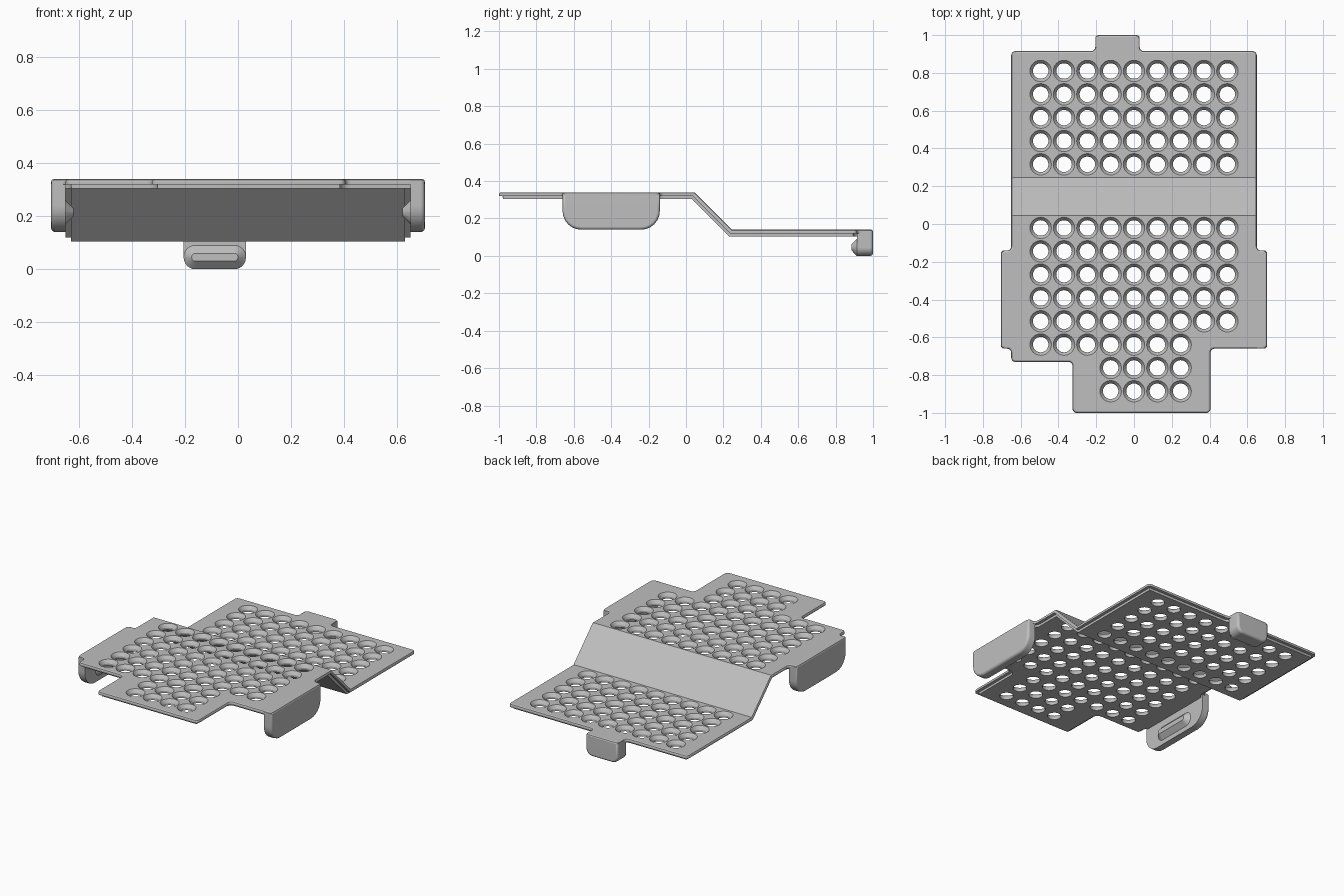
import bpy
import bmesh
import math
from mathutils import Matrix, Vector

cube = bpy.data.objects.get("Cube")
if cube:
    bpy.data.objects.remove(cube)

grey = bpy.data.materials.new("light grey")
grey.use_nodes = True
grey.diffuse_color = (0.52, 0.52, 0.52, 1)
grey.node_tree.nodes["Principled BSDF"].inputs["Base Color"].default_value = (0.52, 0.52, 0.52, 1)


def rounded(corners):
    """Right-angled outline; each corner is (x, y, radius)."""
    pts = []
    for i, (x, y, r) in enumerate(corners):
        p = Vector((x, y))
        if r == 0:
            pts.append(p)
            continue
        a = Vector(corners[i - 1][:2])
        b = Vector(corners[(i + 1) % len(corners)][:2])
        s = p + (a - p).normalized() * r
        e = p + (b - p).normalized() * r
        c = s + e - p
        for k in range(7):
            t = k / 6 * math.pi / 2
            pts.append(c + (s - c) * math.cos(t) + (e - c) * math.sin(t))
    return pts


def solid(outline, low, high, low_steps=(), high_steps=()):
    """Prism between two heights, each cap stepped by (inset, new height)."""
    bm = bmesh.new()
    rings = [[bm.verts.new((p.x, p.y, z)) for p in outline] for z in (low, high)]
    n = len(outline)
    for i in range(n):
        j = (i + 1) % n
        bm.faces.new((rings[0][i], rings[0][j], rings[1][j], rings[1][i]))
    caps = [bm.faces.new(rings[0][::-1]), bm.faces.new(rings[1])]
    bm.normal_update()
    for cap, steps in zip(caps, (low_steps, high_steps)):
        for inset, z in steps:
            bmesh.ops.inset_region(bm, faces=[cap], thickness=inset,
                                   use_even_offset=True, use_boundary=True)
            for v in cap.verts:
                v.co.z = z
    return bm


def finish(bm, name, matrix=None):
    if matrix:
        bm.transform(matrix)
    bmesh.ops.recalc_face_normals(bm, faces=bm.faces[:])
    mesh = bpy.data.meshes.new(name)
    bm.to_mesh(mesh)
    bm.free()
    mesh.materials.append(grey)
    ob = bpy.data.objects.new(name, mesh)
    bpy.context.collection.objects.link(ob)
    return ob


def activate(ob):
    bpy.ops.object.select_all(action='DESELECT')
    ob.select_set(True)
    bpy.context.view_layer.objects.active = ob


def smooth(ob, degrees):
    activate(ob)
    bpy.ops.object.shade_smooth_by_angle(angle=math.radians(degrees))


# Bent plate: rounded top rim, thinner stepped core underneath
UPPER, LOWER, BEND_A, BEND_B = 0.34, 0.14, 0.045, 0.245
corners = [(-0.65, 0.915), (-0.65, -0.14), (-0.705, -0.14), (-0.705, -0.66),
           (-0.65, -0.66), (-0.65, -0.73), (-0.325, -0.73), (-0.325, -1),
           (0.405, -1), (0.405, -0.66), (0.705, -0.66), (0.705, -0.14),
           (0.65, -0.14), (0.65, 0.915), (0.03, 0.915), (0.03, 1),
           (-0.205, 1), (-0.205, 0.915)]
bm = solid(rounded([(x, y, 0.022) for x, y in corners]), -0.02, -0.01,
           [(0.02, -0.02), (0.0005, -0.035)], [(0.003, -0.003), (0.007, 0)])
for y in (BEND_A, BEND_B):
    bmesh.ops.bisect_plane(bm, geom=bm.verts[:] + bm.edges[:] + bm.faces[:],
                           plane_co=(0, y, 0), plane_no=(0, 1, 0))
for v in bm.verts:
    y = v.co.y
    if min(abs(y - BEND_A), abs(y - BEND_B)) < 1e-4:
        v.co.y += v.co.z * math.tan(math.pi / 8)
    v.co.z += UPPER if y < 0.1 else LOWER
plate = finish(bm, "bent_plate")

# Countersunk hole grid
PITCH = 0.1235
holes = [(c, 0.81 - r * PITCH, LOWER) for r in range(5) for c in range(-4, 5)]
for r in range(8):
    first, last = (-4, 4) if r < 5 else (-4, 2) if r == 5 else (-1, 2)
    holes += [(c, -0.021 - r * PITCH, UPPER) for c in range(first, last + 1)]
profile = [(0.0605, 0.004), (0.048, -0.01), (0.041, -0.022), (0.041, -0.06)]
bm = bmesh.new()
for col, y, z in holes:
    rings = []
    for radius, dz in profile:
        rings.append([bm.verts.new((col * PITCH + radius * math.cos(a), y + radius * math.sin(a), z + dz))
                      for a in (math.tau * k / 24 for k in range(24))])
    for top, bottom in zip(rings, rings[1:]):
        for i in range(24):
            j = (i + 1) % 24
            bm.faces.new((top[j], top[i], bottom[i], bottom[j]))
    bm.faces.new(rings[0])
    bm.faces.new(rings[-1][::-1])
cutter = finish(bm, "hole_cutter")
cutter.hide_render = True

cut = plate.modifiers.new("holes", 'BOOLEAN')
cut.operation = 'DIFFERENCE'
cut.solver = 'EXACT'
cut.object = cutter
activate(plate)
bpy.ops.object.modifier_apply(modifier=cut.name)
bpy.data.objects.remove(cutter)
smooth(plate, 20)


def clip(name, matrix, u0, u1, v0, v1, radius, depth, soft, bump):
    """Hanging tab with a rounded outer face and a tapered catch inside."""
    outline = rounded([(u0, v1, 0), (u0, v0, radius), (u1, v0, radius), (u1, v1, 0)])
    steps, last = [], 0
    for k in (1, 2, 3):
        t = k * math.pi / 6
        inset = soft * (1 - math.cos(t))
        steps.append((inset - last, depth - soft + soft * math.sin(t)))
        last = inset
    body = finish(solid(outline, 0, depth - soft, (), steps), name, matrix)
    a, b, c, d = bump
    r = (d - c) / 2 - 0.001
    outline = rounded([(a, d, r), (a, c, r), (b, c, r), (b, d, r)])
    catch = finish(solid(outline, 0, 0.005, [(0.03, -0.029)]), name + "_catch", matrix)
    for ob in (body, catch):
        smooth(ob, 31)
        ob.modifiers.new("even shading", 'WEIGHTED_NORMAL').keep_sharp = True


def frame(u, v, w, origin):
    m = Matrix((u, v, w)).transposed().to_4x4()
    m.translation = origin
    return m


# Side clips
for side, name in ((1, "left_clip"), (-1, "right_clip")):
    clip(name, frame((0, 1, 0), (0, 0, 1), (side, 0, 0), (side * 0.65, 0, 0)),
         -0.66, -0.14, 0.14, 0.336, 0.1, 0.055, 0.016, (-0.55, -0.25, 0.17, 0.26))

# Rear clip
clip("rear_clip", frame((1, 0, 0), (0, 0, 1), (0, 1, 0), (0, 0.913, 0)),
     -0.205, 0.03, 0, 0.136, 0.045, 0.087, 0.016, (-0.205, 0.03, 0, 0.09))
